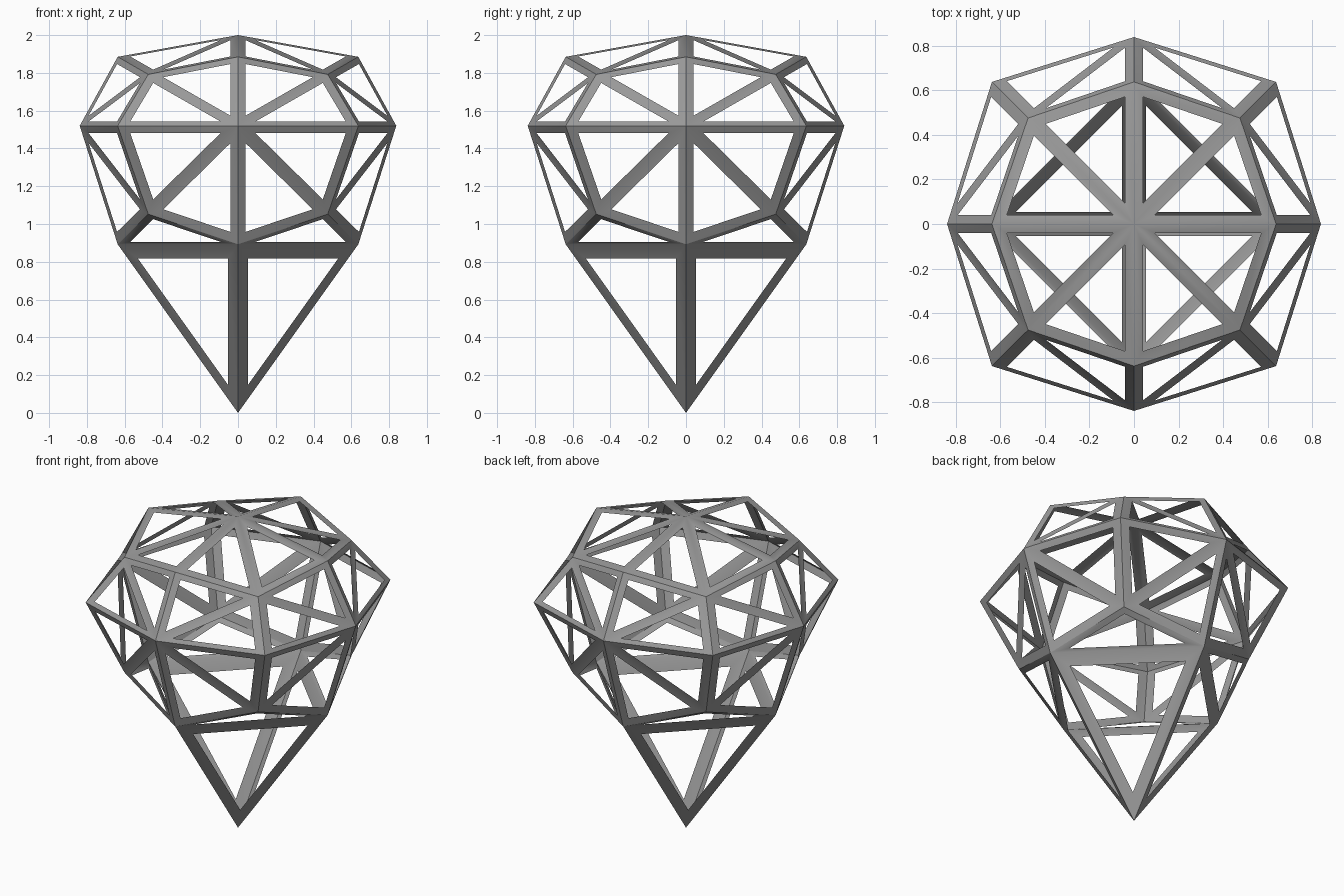
import bpy
import bmesh
import math
from itertools import product
from mathutils import Vector

if "Cube" in bpy.data.objects:
    bpy.data.objects.remove(bpy.data.objects["Cube"], do_unlink=True)

EQUATOR = 1.52
REACH = {1: 0.838, 2: 0.637, 3: 0.475}   # face centres, edge middles, corners
BORDER = 0.25                            # frame width as a share of each panel

# Plain grey paint
grey = bpy.data.materials.new("grey")
grey.use_nodes = True
grey.diffuse_color = (0.32, 0.32, 0.32, 1)
grey.node_tree.nodes["Principled BSDF"].inputs["Base Color"].default_value = grey.diffuse_color


def place(d):
    """Turn a cube direction into a point: flattened crown, long lower tip."""
    if d == (0, 0, -1):
        return Vector((0, 0, 0))
    p = Vector(d) * REACH[sum(map(abs, d))]
    p.z = EQUATOR + p.z * (0.573 if d[2] > 0 else 0.985)
    return p


bm = bmesh.new()
points = {d: bm.verts.new(place(d)) for d in product((-1, 0, 1), repeat=3) if any(d)}


def panel(*dirs):
    return bm.faces.new([points[d] for d in dirs])


# Closed triangular panels: a fan of eight on the top and on each side
ring = [(1, 0), (1, 1), (0, 1), (-1, 1), (-1, 0), (-1, -1), (0, -1), (1, -1)]
for axis in range(3):
    for sign in (-1, 1):
        if axis == 2 and sign == -1:
            continue

        def on_face(uv):
            d = list(uv)
            d.insert(axis, sign)
            return tuple(d)

        for i, uv in enumerate(ring):
            panel(on_face((0, 0)), on_face(uv), on_face(ring[(i + 1) % 8]))

# Lower pyramid, with a small corner panel above each of its sides
for i in range(0, 8, 2):
    a, corner, b = [(*ring[(i + k) % 8], -1) for k in range(3)]
    panel((0, 0, -1), a, b)
    panel(a, corner, b)
bmesh.ops.recalc_face_normals(bm, faces=bm.faces)

# Open every panel, leaving a border of flat strips
for face in list(bm.faces):
    outer = list(face.verts)
    middle = face.calc_center_median()
    inner = [bm.verts.new(v.co.lerp(middle, BORDER)) for v in outer]
    bm.faces.remove(face)
    for i in range(3):
        j = (i + 1) % 3
        bm.faces.new((outer[i], outer[j], inner[j], inner[i]))

mesh = bpy.data.meshes.new("gem_frame")
bm.to_mesh(mesh)
bm.free()
mesh.materials.append(grey)
frame = bpy.data.objects.new("gem_frame", mesh)
bpy.context.collection.objects.link(frame)

# Soft shading inside each fan, crisp edges between fans
bpy.ops.object.select_all(action="DESELECT")
frame.select_set(True)
bpy.context.view_layer.objects.active = frame
bpy.ops.object.shade_smooth_by_angle(angle=math.radians(30))
